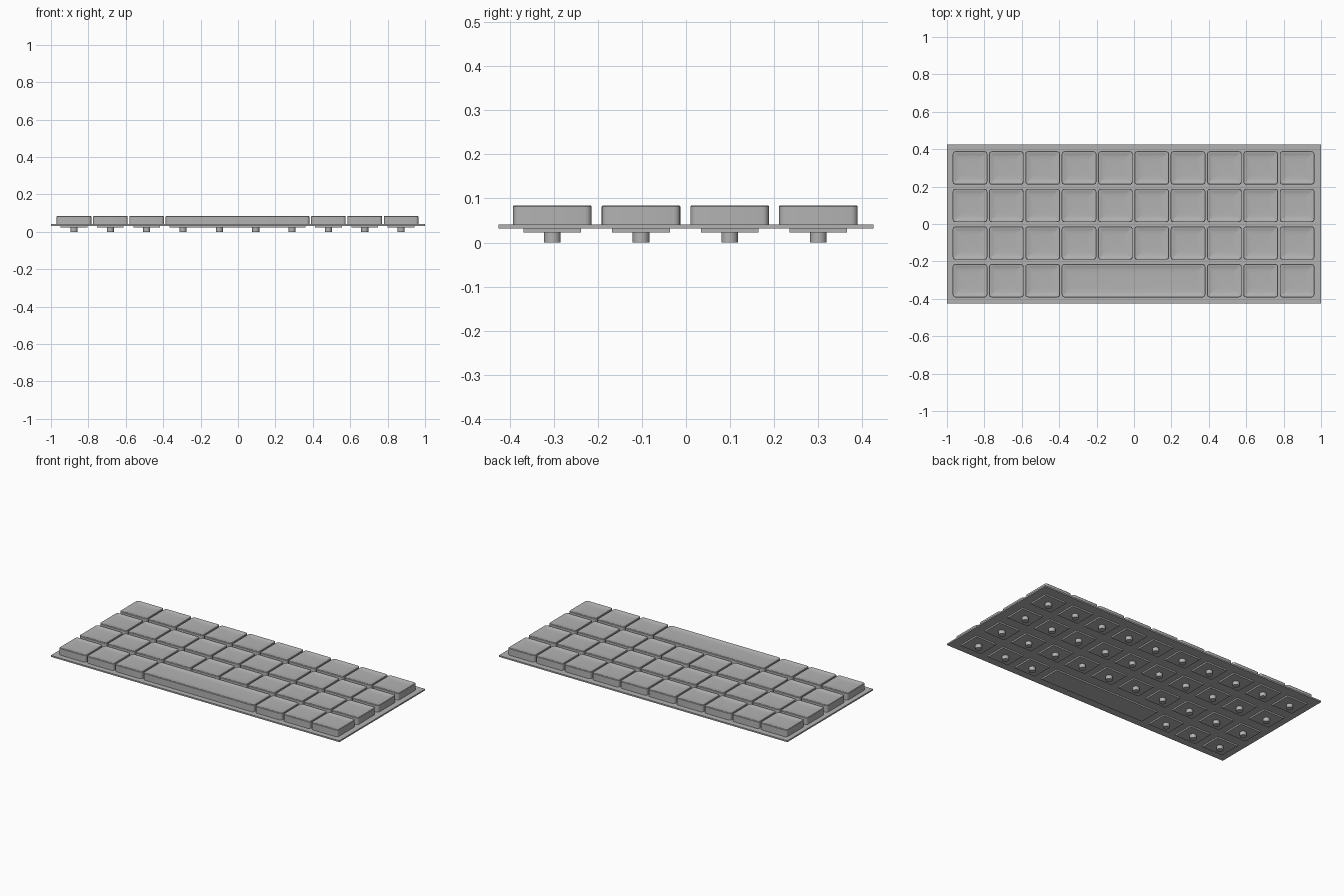
import bpy, bmesh, math

cube = bpy.data.objects.get("Cube")
if cube:
    bpy.data.objects.remove(cube)

# Single grey plastic
grey = bpy.data.materials.new("grey_plastic")
grey.use_nodes = True
color = (0.45, 0.45, 0.45, 1)
grey.diffuse_color = color
grey.node_tree.nodes["Principled BSDF"].inputs["Base Color"].default_value = color

PITCH_X, PITCH_Y = 0.1943, 0.201
KEY_W, KEY_D = 0.185, 0.178
PAD_W, PAD_D = 0.143, 0.131
PAD_Z, PLATE_Z, DECK_Z, TOP_Z = 0.023, 0.032, 0.041, 0.084


def finish(name, bm):
    bmesh.ops.recalc_face_normals(bm, faces=bm.faces)
    mesh = bpy.data.meshes.new(name)
    bm.to_mesh(mesh)
    bm.free()
    mesh.materials.append(grey)
    obj = bpy.data.objects.new(name, mesh)
    bpy.context.collection.objects.link(obj)
    bpy.ops.object.select_all(action='DESELECT')
    obj.select_set(True)
    bpy.context.view_layer.objects.active = obj
    bpy.ops.object.shade_smooth_by_angle(angle=math.radians(35))
    return obj


def ring(bm, cx, cy, w, d, r, z, steps=4):
    """Rounded rectangle of vertices."""
    verts = []
    for q, (sx, sy) in enumerate([(1, 1), (-1, 1), (-1, -1), (1, -1)]):
        for i in range(steps + 1):
            a = (q + i / steps) * math.pi / 2
            verts.append(bm.verts.new((cx + sx * (w / 2 - r) + r * math.cos(a),
                                       cy + sy * (d / 2 - r) + r * math.sin(a), z)))
    return verts


def loft(bm, rings):
    for a, b in zip(rings, rings[1:]):
        for i in range(len(a)):
            j = (i + 1) % len(a)
            bm.faces.new((a[i], a[j], b[j], b[i]))
    bm.faces.new(rings[0][::-1])
    bm.faces.new(rings[-1])


def box(name, cx, cy, w, d, z0, z1):
    bm = bmesh.new()
    bmesh.ops.create_cube(bm, size=1)
    for v in bm.verts:
        v.co = (cx + v.co.x * w, cy + v.co.y * d, z0 + (v.co.z + 0.5) * (z1 - z0))
    return finish(name, bm)


# Keycap with rounded corners and a shallow dished top
def keycap(name, cx, cy, w):
    bm = bmesh.new()
    # inset from the outline, height relative to the rim
    profile = [(0, DECK_Z - TOP_Z), (0, -0.002), (0.002, 0), (0.009, 0),
               (0.016, -0.003), (0.028, -0.005), (0.045, -0.006)]
    loft(bm, [ring(bm, cx, cy, w - 2 * s, KEY_D - 2 * s, max(0.015 - s / 2, 0.005), TOP_Z + h)
              for s, h in profile])
    return finish(name, bm)


def stem(name, cx, cy):
    bm = bmesh.new()
    bmesh.ops.create_cone(bm, cap_ends=True, segments=20, radius1=0.019,
                          radius2=0.019, depth=PAD_Z)
    bmesh.ops.translate(bm, verts=bm.verts, vec=(cx, cy, PAD_Z / 2))
    return finish(name, bm)


# Base plate
box("base_plate", 0, 0, 2, 0.85, PLATE_Z, DECK_Z)

# Grid of keys, with a wide bar in the middle of the front row
for row in range(4):
    y = (row - 1.5) * PITCH_Y - 0.0015
    for col in range(10):
        if row == 0 and 3 <= col <= 6:
            continue
        x = (col - 4.5) * PITCH_X - 0.0025
        tag = f"{row + 1}_{col + 1}"
        keycap("key_" + tag, x, y, KEY_W)
        box("switch_pad_" + tag, x, y, PAD_W, PAD_D, PAD_Z, PLATE_Z)
        stem("switch_stem_" + tag, x, y)

bar_y = -1.5 * PITCH_Y - 0.0015
keycap("space_key", -0.0025, bar_y, KEY_W + 3 * PITCH_X)
box("space_pad", -0.0025, bar_y, PAD_W + 3 * PITCH_X, PAD_D, PAD_Z, PLATE_Z)
